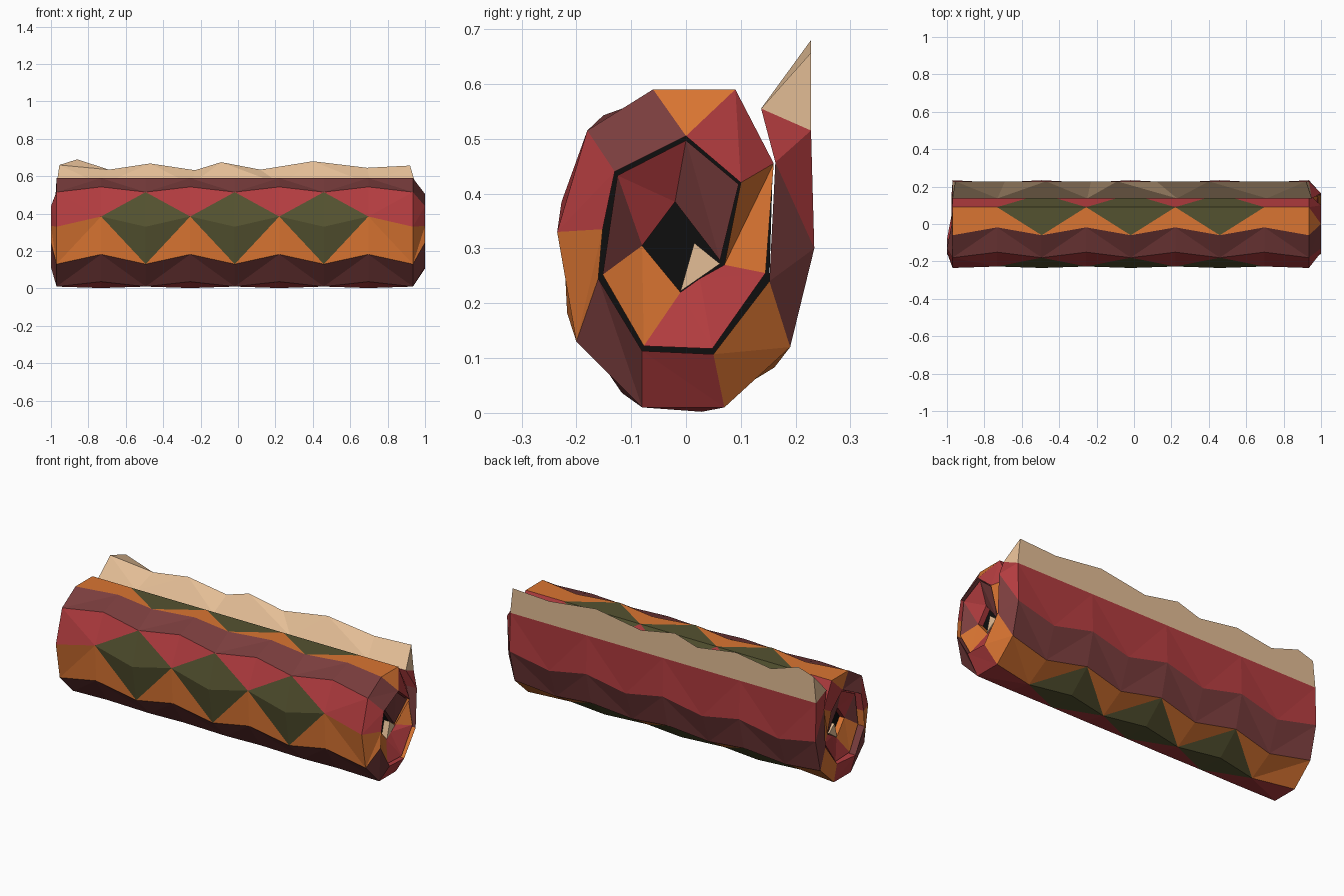
import bpy, bmesh
from mathutils import Vector

if "Cube" in bpy.data.objects:
    bpy.data.objects.remove(bpy.data.objects["Cube"])

# Materials: one per flat colour (sRGB converted to linear)
def lin(c):
    c /= 255
    return c / 12.92 if c < 0.04 else ((c + 0.055) / 1.055) ** 2.4

COLOURS = {"beige": (228, 190, 150), "red": (178, 60, 63), "maroon": (122, 61, 61),
           "orange": (218, 117, 50), "green": (84, 82, 48), "black": (14, 14, 14)}
MATS = []
for n, rgb in COLOURS.items():
    m = bpy.data.materials.new(n)
    m.diffuse_color = (*[lin(c) for c in rgb], 1)
    m.use_nodes = True
    m.node_tree.nodes["Principled BSDF"].inputs["Base Color"].default_value = m.diffuse_color
    MATS.append(m)
BEIGE, RED, MAROON, ORANGE, GREEN, BLACK = range(6)

def face(bm, mat, *vs):
    if len({tuple(v.co) for v in vs}) < 3:
        return
    f = bm.faces.new(vs)
    f.material_index = mat

def finish(bm, name):
    bmesh.ops.remove_doubles(bm, verts=bm.verts[:], dist=1e-5)
    bmesh.ops.dissolve_degenerate(bm, edges=bm.edges[:], dist=1e-5)
    bmesh.ops.recalc_face_normals(bm, faces=bm.faces[:])
    me = bpy.data.meshes.new(name)
    for m in MATS:
        me.materials.append(m)
    bm.to_mesh(me)
    bm.free()
    ob = bpy.data.objects.new(name, me)
    bpy.context.collection.objects.link(ob)

# Spiral section (y, z): outer and inner side of the rolled cloth
OUT = [(.228, .65), (.228, .515), (.234, .30), (.19, .12), (.07, .01), (-.08, .01),
       (-.2, .13), (-.235, .33), (-.18, .515), (-.06, .59), (.09, .59), (.16, .455),
       (.145, .255), (.048, .117), (-.077, .122), (-.152, .252), (-.125, .433), (0, .497), (.096, .417)]
INN = [(.228, .65), (.137, .555), (.163, .457), (.152, .24), (.05, .107), (-.08, .113),
       (-.16, .245), (-.152, .335), (-.13, .44), (0, .505), (0, .505), (.1, .42),
       (.07, .27), (.025, .245), (-.01, .22), (-.08, .305), (-.08, .305), (-.02, .385), (.062, .278)]
BANDS = [BEIGE, RED, MAROON, ORANGE, RED, MAROON, ORANGE, RED, MAROON, ORANGE, RED,
         ORANGE, RED, RED, ORANGE, MAROON, RED, MAROON]
# Ragged fringe edge (x, z)
TIP = [(-.955, .66), (-.69, .635), (-.47, .668), (-.23, .632), (-.09, .675),
       (.12, .635), (.40, .68), (.69, .645), (.92, .657)]
COLS = 9
FIRST_INNER = 12

def ends(i, inner):
    if i >= FIRST_INNER:
        return (-.93, .93) if inner else (-.965, .985)
    if not inner:
        return (-.97, .935)
    if i == 1:
        return (-.97, .95)
    return (-1.0 if 5 <= i <= 8 else -.975, 1.0)

def point(i, c, inner):
    if i == 0:
        return Vector((TIP[c][0], .228, TIP[c][1]))
    lo, hi = ends(i, inner)
    x = lo + (hi - lo) * c / (COLS - 1)
    p = Vector((INN if inner else OUT)[i])
    # odd columns slide along the section, giving zigzag stripes
    if not inner and c % 2 and 2 <= i <= 9:
        p = p.lerp(Vector(OUT[i + 1]), .28)
        if 3 <= i <= 8:
            p += (p - Vector((0, .3))).normalized() * .008
    return Vector((x, max(p[0], -.235), max(p[1], 0)))

bm = bmesh.new()
outer, inner = [[[bm.verts.new(point(i, c, k)) for c in range(COLS)]
                 for i in range(len(OUT))] for k in (0, 1)]

# Cloth sides: each quad split so green diamonds span orange and red stripes
for i, band in enumerate(BANDS):
    prev = BANDS[i - 1] if i else -1
    for c in range(COLS - 1):
        e, o = (c, c + 1) if c % 2 == 0 else (c + 1, c)
        green = e in (2, 4, 6) and i < 11
        a, b = outer[i], outer[i + 1]
        if band == RED and prev == ORANGE:
            face(bm, GREEN if green else band, a[e], a[o], b[e])
            face(bm, band, b[e], a[o], b[o])
        else:
            face(bm, GREEN if green and band == ORANGE else band, a[e], b[e], b[o])
            face(bm, band, a[e], b[o], a[o])
        p, q = inner[i], inner[i + 1]
        face(bm, band, p[e], q[e], q[o])
        face(bm, band, p[e], q[o], p[o])
    # end faces of the roll
    for c in (0, COLS - 1):
        face(bm, band, outer[i][c], outer[i + 1][c], inner[i + 1][c])
        face(bm, band, outer[i][c], inner[i + 1][c], inner[i][c])
# inner end of the cloth
for c in range(COLS - 1):
    face(bm, MAROON, outer[-1][c], outer[-1][c + 1], inner[-1][c + 1], inner[-1][c])
finish(bm, "rolled_blanket")

# Extra peak on the ragged fringe
bm = bmesh.new()
face(bm, BEIGE, *[bm.verts.new((x, .228, z)) for x, z in (TIP[0], (-.86, .69), TIP[1])])
finish(bm, "fringe_peak")

def prism(name, section, half, mat):
    bm = bmesh.new()
    a, b = [[bm.verts.new((s * half, y, z)) for y, z in section] for s in (-1, 1)]
    face(bm, mat, *a)
    face(bm, mat, *b)
    for j in range(len(section)):
        k = (j + 1) % len(section)
        face(bm, mat, a[j], a[k], b[k], b[j])
    finish(bm, name)

# Dark filling seen in the gaps and the inner end of the fringe
prism("dark_core", [(.158, .44)] + INN[3:10] + [(.1, .425)], .90, BLACK)
prism("fringe_tail", [(.062, .272), (.015, .31), (-.01, .222)], .935, BEIGE)
